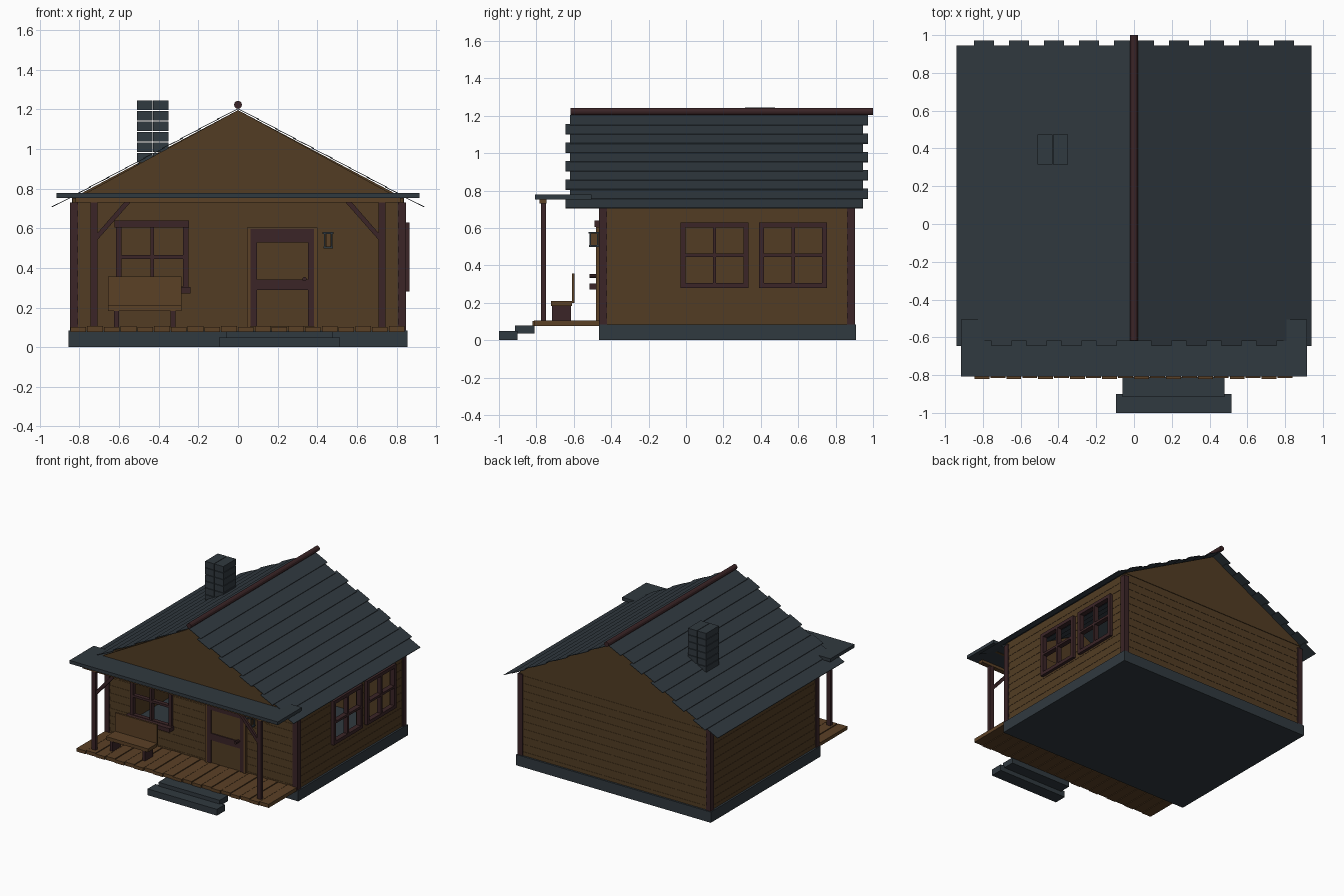
import bpy, bmesh, math
from mathutils import Vector

cube = bpy.data.objects.get("Cube")
if cube:
    bpy.data.objects.remove(cube, do_unlink=True)


def material(name, rgb):
    m = bpy.data.materials.new(name)
    m.use_nodes = True
    m.diffuse_color = (*rgb, 1)
    m.node_tree.nodes["Principled BSDF"].inputs["Base Color"].default_value = (*rgb, 1)
    return m


SLATE = material("slate", (.030, .041, .050))
BROWN = material("wall brown", (.085, .046, .017))
PLANK = material("plank brown", (.105, .052, .019))
DARK = material("dark red wood", (.043, .018, .020))


def add_box(bm, x0, x1, y0, y1, z0, z1):
    v = [bm.verts.new((x, y, z)) for z in (z0, z1)
         for x, y in ((x0, y0), (x1, y0), (x1, y1), (x0, y1))]
    bm.faces.new(v[3::-1])
    bm.faces.new(v[4:])
    for i in range(4):
        j = (i + 1) % 4
        bm.faces.new((v[i], v[j], v[j + 4], v[i + 4]))


def add_prism(bm, profile, y0, y1):
    """Extrude an xz profile along y."""
    a, b = ([bm.verts.new((x, y, z)) for x, z in profile] for y in (y0, y1))
    bm.faces.new(a)
    bm.faces.new(b[::-1])
    for i in range(len(a)):
        j = (i + 1) % len(a)
        bm.faces.new((a[j], a[i], b[i], b[j]))


def finish(name, bm, mat):
    bmesh.ops.recalc_face_normals(bm, faces=bm.faces)
    me = bpy.data.meshes.new(name)
    bm.to_mesh(me)
    bm.free()
    me.materials.append(mat)
    ob = bpy.data.objects.new(name, me)
    bpy.context.collection.objects.link(ob)
    return ob


def boxes(name, mat, *dims):
    bm = bmesh.new()
    for d in dims:
        add_box(bm, *d)
    return finish(name, bm, mat)


def prisms(name, mat, *items):
    bm = bmesh.new()
    for item in items:
        add_prism(bm, *item)
    return finish(name, bm, mat)


# Foundation and steps
boxes("foundation", SLATE, (-.855, .855, -.465, .91, 0, .085))
boxes("upper_step", SLATE, (-.06, .48, -.915, -.81, .035, .08))
boxes("lower_step", SLATE, (-.095, .515, -1, -.9, 0, .05))


# Board walls with window openings
def board_wall(name, axis, face, inward, u0, u1, openings=()):
    bm = bmesh.new()
    rows, z0, h = 22, .085, .0302
    for i in range(rows):
        lo, hi = z0 + i * h, z0 + (i + 1) * h
        spans, start = [], u0
        for a, b, c, d in openings:
            if c < (lo + hi) / 2 < d:
                spans.append((start, a))
                start = b
        spans.append((start, u1))
        outer = face + inward * (.002 if i % 2 else 0)
        t0, t1 = sorted((outer, face + inward * .025))
        for a, b in spans:
            add_box(bm, *((a, b, t0, t1) if axis == "x" else (t0, t1, a, b)), lo, hi)
    return finish(name, bm, BROWN)


side_windows = [(-.03, .335, .28, .63), (.39, .755, .28, .63)]
front_window = (-.615, -.25, .28, .63)


def inset(w):
    return (w[0] + .015, w[1] - .015, w[2] + .015, w[3] - .015)


board_wall("front_wall", "x", -.46, 1, -.835, .835, [inset(front_window)])
board_wall("back_wall", "x", .895, -1, -.835, .835)
board_wall("left_wall", "y", .84, -1, -.435, .87, [inset(w) for w in side_windows])
board_wall("right_wall", "y", -.84, 1, -.435, .87)

# Corner posts
boxes("corner_posts", DARK, *[(min(s * .848, s * .806), max(s * .848, s * .806), y, y + .043, .085, .73)
                              for s in (-1, 1) for y in (-.466, .86)])

# Gables
prisms("front_gable", BROWN, ([(-.817, .75), (.817, .75), (0, 1.196)], -.605, -.585))
prisms("back_gable", BROWN, ([(-.84, .75), (.84, .75), (0, 1.196)], .875, .897))


# Roof courses, alternately shifted forward and back
def roof_z(x):
    return 1.2 - .53 * x


for side, name in ((1, "left_roof"), (-1, "right_roof")):
    courses = []
    for i in range(10):
        a = i * .0927
        b = a + .106
        lift = .004
        profile = [(side * a, roof_z(a)), (side * b, roof_z(b) + lift),
                   (side * b, roof_z(b) + 2 * lift), (side * a, roof_z(a) + lift)]
        courses.append((profile, -.645, .945) if i % 2 else (profile, -.62, .972))
    prisms(name, SLATE, *courses)


def rod(name, mat, start, end, radius, sides=12):
    a, b = Vector(start), Vector(end)
    bm = bmesh.new()
    bmesh.ops.create_cone(bm, cap_ends=True, segments=sides, radius1=radius,
                          radius2=radius, depth=(b - a).length)
    ob = finish(name, bm, mat)
    ob.location = (a + b) / 2
    ob.rotation_euler = (b - a).to_track_quat("Z", "Y").to_euler()
    return ob


rod("ridge_pole", DARK, (0, -.617, 1.223), (0, 1, 1.223), .02)

# Chimney blocks with open joints
boxes("chimney", SLATE, *[(x, x + .078, .315, .475, 1.245 - .053 * (k + 1) + .004, 1.245 - .053 * k)
                          for k in range(7) for x in (-.51, -.428)])

# Porch deck, roof, posts and braces
boxes("porch_planks", PLANK, *[(-.845 + i * .0845, -.845 + i * .0845 + .079, -.82 + .006 * (i % 2), -.46,
                               .077, .103 + .003 * (i % 2)) for i in range(20)])
boxes("porch_roof", SLATE, (-.915, .915, -.808, -.505, .752, .778))
boxes("porch_beam", PLANK, (-.82, .82, -.782, -.745, .73, .752))
boxes("porch_posts", DARK, *[(x - .018, x + .018, -.776, -.748, .1, .73) for x in (-.727, .727)])
prisms("porch_braces", DARK, *[([(s * .71, .54), (s * .71, .575), (s * .575, .73), (s * .543, .73)],
                                -.772, -.752) for s in (-1, 1)])


# Window frames with crossed bars
def window(name, axis, w, t0, t1):
    a, b, c, d = w
    f, m = .027, .009
    u, z = (a + b) / 2, (c + d) / 2
    parts = [(a, a + f, c, d), (b - f, b, c, d), (a + f, b - f, c, c + f), (a + f, b - f, d - f, d),
             (u - m, u + m, c + f, d - f), (a + f, b - f, z - m, z + m)]
    boxes(name, DARK, *[((p[0], p[1], t0, t1) if axis == "x" else (t0, t1, p[0], p[1])) + p[2:]
                        for p in parts])


for number, w in enumerate(side_windows, 1):
    window(f"side_window_{number}", "y", w, .825, .864)
window("front_window", "x", front_window, -.478, -.445)
boxes("front_window_trim", DARK, (-.622, -.246, -.49, -.46, .605, .64),
      (-.635, -.24, -.517, -.46, .272, .304))

# Door with panels, casing and handle
boxes("door_casing", PLANK, (.045, .062, -.48, -.46, .1, .605), (.383, .4, -.48, -.46, .1, .605),
      (.062, .383, -.48, -.46, .597, .605))
boxes("door_frame", DARK, (.062, .095, -.476, -.46, .105, .597), (.352, .383, -.476, -.46, .105, .597),
      (.095, .352, -.476, -.46, .527, .597), (.095, .352, -.476, -.46, .288, .342))
boxes("door_panels", BROWN, (.095, .352, -.468, -.46, .105, .288), (.095, .352, -.468, -.46, .342, .527))
rod("door_handle", DARK, (.335, -.515, .344), (.335, -.47, .344), .011, 8)

# Wall lantern
boxes("lantern_frame", SLATE, (.427, .483, -.522, -.462, .57, .58), (.432, .478, -.518, -.462, .498, .508),
      *[(x, x + .007, y, y + .007, .508, .57) for x in (.434, .469) for y in (-.516, -.475)])
boxes("lantern_core", PLANK, (.443, .467, -.507, -.477, .508, .57))

# Bench
boxes("bench_seat", PLANK, (-.655, -.285, -.722, -.61, .183, .21))
boxes("bench_back", PLANK, (-.655, -.285, -.61, -.595, .2, .357))
boxes("bench_legs", DARK, *[(x, x + .025, -.716, -.616, .1, .183) for x in (-.625, -.34)])
